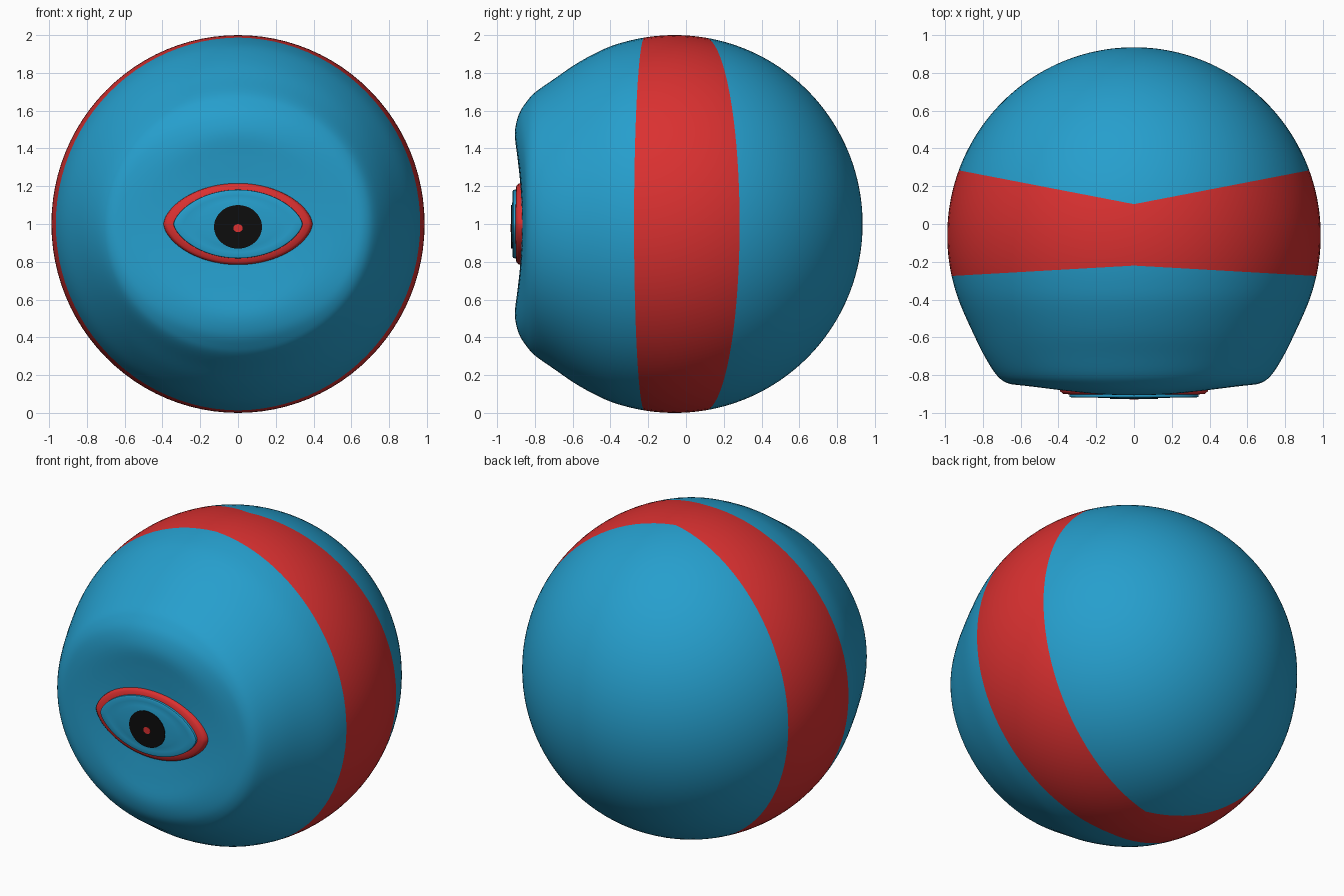
import bpy, bmesh, math
from mathutils import Vector

if "Cube" in bpy.data.objects:
    bpy.data.objects.remove(bpy.data.objects["Cube"])


def material(name, color):
    m = bpy.data.materials.new(name)
    m.diffuse_color = (*color, 1)
    m.use_nodes = True
    m.node_tree.nodes["Principled BSDF"].inputs["Base Color"].default_value = m.diffuse_color
    return m


BLUE = material("blue", (0.019, 0.345, 0.61))
RED = material("red", (0.70, 0.03, 0.03))
BLACK = material("black", (0.004, 0.004, 0.004))


def finish(bm, name, mats, angle=40):
    bmesh.ops.recalc_face_normals(bm, faces=bm.faces)
    mesh = bpy.data.meshes.new(name)
    bm.to_mesh(mesh)
    bm.free()
    for m in mats:
        mesh.materials.append(m)
    ob = bpy.data.objects.new(name, mesh)
    bpy.context.collection.objects.link(ob)
    bpy.ops.object.select_all(action='DESELECT')
    ob.select_set(True)
    bpy.context.view_layer.objects.active = ob
    bpy.ops.object.shade_smooth_by_angle(angle=math.radians(angle))
    return ob


def loft(bm, rings, start, end):
    """Skin closed rings of points, closing each end on a centre point."""
    loops = [[bm.verts.new(p) for p in ring] for ring in rings]
    n = len(loops[0])
    bands = []
    for a, b in zip(loops, loops[1:]):
        bands.append([bm.faces.new((a[i], a[(i + 1) % n], b[(i + 1) % n], b[i])) for i in range(n)])
    for loop, tip in ((loops[0], start), (loops[-1], end)):
        if tip is not None:
            c = bm.verts.new(tip)
            bands.append([bm.faces.new((loop[i], loop[(i + 1) % n], c)) for i in range(n)])
    return bands


def smooth_path(pts, sub=4):
    """Catmull-Rom samples through 2D points."""
    pts = [Vector(p) for p in pts]
    ext = [Vector((-pts[1].x, pts[1].y))] + pts + [Vector((-pts[-2].x, pts[-2].y))]
    out = []
    for i in range(1, len(ext) - 2):
        p0, p1, p2, p3 = ext[i - 1:i + 3]
        for k in range(sub):
            t = k / sub
            out.append(0.5 * (2 * p1 + (p2 - p0) * t + (2 * p0 - 5 * p1 + 4 * p2 - p3) * t * t
                              + (3 * p1 - p0 - 3 * p2 + p3) * t ** 3))
    return out + [pts[-1]]


# Body: ball with a flattened, dished front; (radius, y) profiles at top and side
CY, RY = -0.06, 0.995
a0 = math.asin((-0.425 - CY) / RY)
STEPS = 16
ball = [(math.cos(a), CY + RY * math.sin(a))
        for a in (a0 + (math.pi / 2 - a0) * i / STEPS for i in range(STEPS))] + [(0, CY + RY)]
top = smooth_path([(0, -.868), (.2, -.876), (.35, -.892), (.48, -.906), (.58, -.885),
                   (.65, -.842), (.70, -.795), (.77, -.695), (.855, -.57)] + ball)
side = smooth_path([(0, -.868), (.2, -.868), (.35, -.868), (.5, -.862), (.61, -.853),
                    (.68, -.841), (.735, -.80), (.80, -.70), (.865, -.57)] + ball)
N = 96
rings = []
for pt, ps in zip(top[1:-1], side[1:-1]):
    ring = []
    for i in range(N):
        a = 2 * math.pi * i / N
        p = pt.lerp(ps, math.cos(a) ** 2)
        ring.append((0.988 * p.x * math.cos(a), p.y, 1 + p.x * math.sin(a)))
    rings.append(ring)
bm = bmesh.new()
loft(bm, rings, (0, top[0].y, 1), (0, top[-1].y, 1))

# Red band: cut along slanted planes on each half, then coloured by position
EDGES = ((-0.22, -0.057), (0.105, 0.193))
for s in (1, -1):
    for y0, k in EDGES:
        faces = [f for f in bm.faces if f.calc_center_median().x * s > 0]
        geom = set(faces)
        for f in faces:
            geom.update(f.edges)
            geom.update(f.verts)
        bmesh.ops.bisect_plane(bm, geom=list(geom), dist=1e-5,
                               plane_co=(0, y0, 0), plane_no=(-k * s, 1, 0))
for f in bm.faces:
    c = f.calc_center_median()
    lo, hi = (y0 + k * abs(c.x) for y0, k in EDGES)
    f.material_index = int(lo < c.y < hi)
finish(bm, "body", [BLUE, RED], 50)


def almond(w, h, y, n=96, power=1.3):
    ring = []
    for i in range(n):
        a = 2 * math.pi * i / n
        s = math.sin(a)
        ring.append((w * math.cos(a), y, 1 + h * math.copysign(abs(s) ** power, s)))
    return ring


# Red eyelid rim
bm = bmesh.new()
loft(bm, [almond(.395, .218, -.862, power=1.2), almond(.39, .214, -.886, power=1.2),
          almond(.375, .203, -.898, power=1.2), almond(.335, .175, -.902)], None, (0, -.902, 1))
finish(bm, "eyelid_rim", [RED])

# Blue eyeball inside the rim
bm = bmesh.new()
loft(bm, [almond(.342, .182, -.895), almond(.34, .181, -.914), almond(.33, .174, -.918),
          almond(.29, .15, -.914), almond(.22, .125, -.918, power=1.1),
          almond(.12, .10, -.922, power=1)], None, (0, -.923, 1))
finish(bm, "eyeball", [BLUE])


# Pupil and its centre dot as thin plates
def plate(name, rx, rz, cz, y, depth, mat):
    bm = bmesh.new()
    def ring(yy):
        return [(rx * math.cos(2 * math.pi * i / 48), yy, cz + rz * math.sin(2 * math.pi * i / 48))
                for i in range(48)]
    loft(bm, [ring(y + depth), ring(y)], None, (0, y, cz))
    finish(bm, name, [mat])


plate("pupil", .127, .115, .985, -.926, .009, BLACK)
plate("pupil_dot", .025, .021, .978, -.928, .003, RED)
